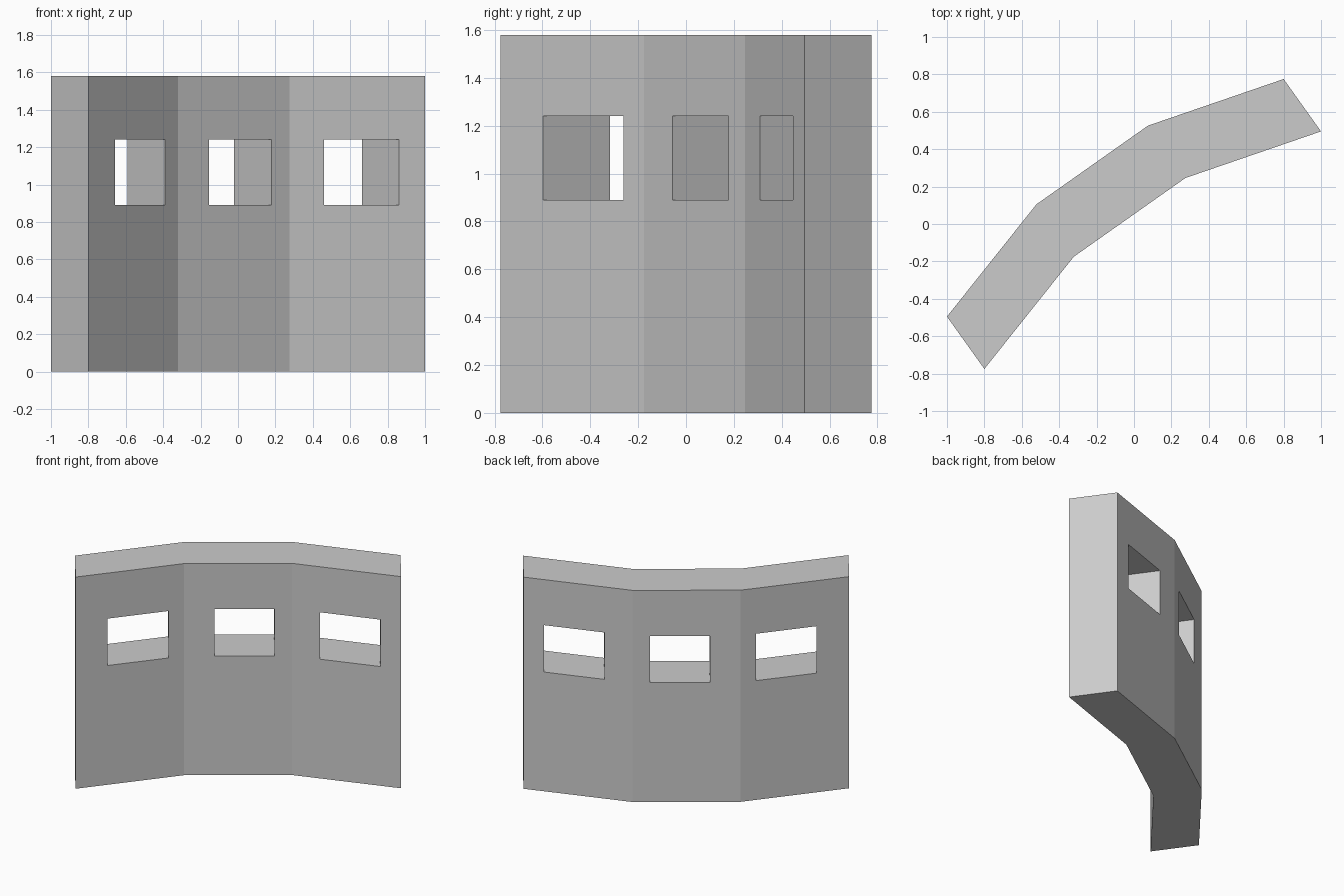
import bpy, bmesh
from mathutils import Vector

if "Cube" in bpy.data.objects:
    bpy.data.objects.remove(bpy.data.objects["Cube"])

HEIGHT = 1.58
SILL, LINTEL = 0.89, 1.24
DEPTH = Vector((-0.20, 0.28, 0))          # front face to back face
# Plan of the front face: three straight panels
PLAN = [Vector(p) for p in ((-0.80, -0.775), (-0.322, -0.175), (0.275, 0.246), (1.0, 0.495))]
# Window start and end in x, one per panel
WINDOWS = [(-0.658, -0.39), (-0.154, 0.178), (0.46, 0.862)]

bm = bmesh.new()


def add_column(a, b, rows):
    """Wall strip from plan point a to b, with a face for each z range."""
    for z0, z1 in rows:
        bm.faces.new([bm.verts.new((p.x, p.y, z)) for p, z in
                      ((a, z0), (b, z0), (b, z1), (a, z1))])


# Front sheet with window openings
solid = [(0, SILL), (SILL, LINTEL), (LINTEL, HEIGHT)]
pierced = [solid[0], solid[2]]
for a, b, (x0, x1) in zip(PLAN, PLAN[1:], WINDOWS):
    left, right = (a.lerp(b, (x - a.x) / (b.x - a.x)) for x in (x0, x1))
    add_column(a, left, solid)
    add_column(left, right, pierced)
    add_column(right, b, solid)
bmesh.ops.remove_doubles(bm, verts=bm.verts[:], dist=1e-4)

# Thicken to the back, which also forms the window reveals
ext = bmesh.ops.extrude_face_region(bm, geom=bm.faces[:], use_keep_orig=True)
bmesh.ops.translate(bm, vec=DEPTH,
                    verts=[v for v in ext["geom"] if isinstance(v, bmesh.types.BMVert)])
bmesh.ops.recalc_face_normals(bm, faces=bm.faces[:])

mesh = bpy.data.meshes.new("angled_wall")
bm.to_mesh(mesh)
bm.free()
wall = bpy.data.objects.new("angled_wall", mesh)
bpy.context.collection.objects.link(wall)
